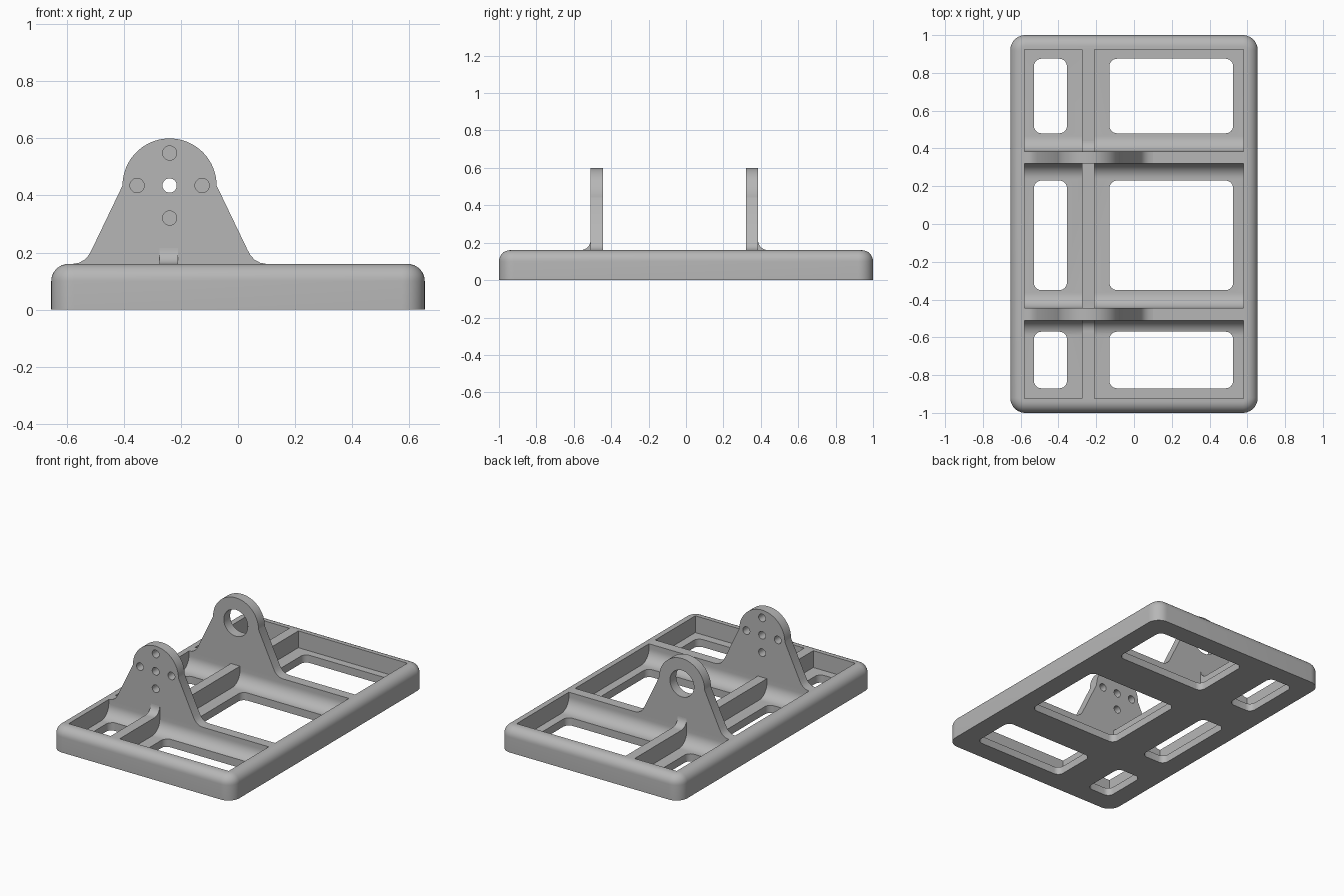
import bpy, bmesh
from math import sin, cos, pi, radians
from mathutils import Vector

cube = bpy.data.objects.get("Cube")
if cube:
    bpy.data.objects.remove(cube, do_unlink=True)

gray = bpy.data.materials.new("matte gray")
gray.use_nodes = True
gray.diffuse_color = (0.47, 0.47, 0.47, 1)
gray.node_tree.nodes["Principled BSDF"].inputs["Base Color"].default_value = (0.47, 0.47, 0.47, 1)

TOP, FLOOR = 0.16, 0.05
RIB_X = (-0.275, -0.21)
PIVOT_X, PIVOT_Z = -0.24, 0.435


def finish(name, bm):
    bmesh.ops.recalc_face_normals(bm, faces=bm.faces[:])
    mesh = bpy.data.meshes.new(name)
    bm.to_mesh(mesh)
    bm.free()
    mesh.materials.append(gray)
    obj = bpy.data.objects.new(name, mesh)
    bpy.context.collection.objects.link(obj)
    return obj


def prism(name, points, axis, lo, hi):
    """Extrude a 2D outline along x, y or z."""
    place = {"x": lambda p: (lo, p[0], p[1]),
             "y": lambda p: (p[0], lo, p[1]),
             "z": lambda p: (p[0], p[1], lo)}[axis]
    bm = bmesh.new()
    face = bm.faces.new([bm.verts.new(place(p)) for p in points])
    new = bmesh.ops.extrude_face_region(bm, geom=[face])["geom"]
    shift = Vector([hi - lo if a == axis else 0 for a in "xyz"])
    bmesh.ops.translate(bm, verts=[v for v in new if isinstance(v, bmesh.types.BMVert)], vec=shift)
    return finish(name, bm)


def arc(cx, cy, r, start, end, steps=10):
    angles = [radians(start + (end - start) * i / steps) for i in range(steps + 1)]
    return [(cx + r * cos(a), cy + r * sin(a)) for a in angles]


def rounded_rect(x0, x1, y0, y1, r):
    return (arc(x1 - r, y1 - r, r, 0, 90, 6) + arc(x0 + r, y1 - r, r, 90, 180, 6)
            + arc(x0 + r, y0 + r, r, 180, 270, 6) + arc(x1 - r, y0 + r, r, 270, 360, 6))


def cut(obj, cutters):
    for cutter in cutters:
        cutter.hide_render = True
        mod = obj.modifiers.new("cut", "BOOLEAN")
        mod.operation, mod.solver, mod.object = "DIFFERENCE", "EXACT", cutter
    graph = bpy.context.evaluated_depsgraph_get()
    mesh = bpy.data.meshes.new_from_object(obj.evaluated_get(graph))
    obj.modifiers.clear()
    obj.data = mesh
    for cutter in cutters:
        bpy.data.objects.remove(cutter, do_unlink=True)


def smooth(obj):
    bpy.ops.object.select_all(action="DESELECT")
    obj.select_set(True)
    bpy.context.view_layer.objects.active = obj
    bpy.ops.object.shade_smooth_by_angle(angle=radians(25))


# Base tray: block with rounded corners and a rounded top rim
bm = bmesh.new()
bmesh.ops.create_cube(bm, size=1)
for v in bm.verts:
    v.co = (v.co.x * 1.31, v.co.y * 2, (v.co.z + 0.5) * TOP)
upright = [e for e in bm.edges if abs(e.verts[0].co.z - e.verts[1].co.z) > 0.1]
bmesh.ops.bevel(bm, geom=upright, offset=0.08, segments=10, profile=0.5, affect="EDGES")
rim = [e for e in bm.edges if min(v.co.z for v in e.verts) > TOP - 0.001]
bmesh.ops.bevel(bm, geom=rim, offset=0.06, segments=8, profile=0.5, affect="EDGES")
tray = finish("base_tray", bm)


# Pockets with coved feet beside the cross ribs
def pocket_outline(y0, y1, cove_low, cove_high, r=0.08):
    low = arc(y0 + r, FLOOR + r, r, 180, 270) if cove_low else [(y0, FLOOR)]
    high = arc(y1 - r, FLOOR + r, r, 270, 360) if cove_high else [(y1, FLOOR)]
    return [(y0, 0.3)] + low + high + [(y1, 0.3)]


bays = [(-0.925, -0.51, False, True, -0.87, -0.57),
        (-0.445, 0.32, True, True, -0.35, 0.23),
        (0.385, 0.925, True, False, 0.48, 0.875)]
columns = [(-0.58, RIB_X[0], -0.53, -0.355), (RIB_X[1], 0.58, -0.13, 0.525)]
cutters = []
for y0, y1, low, high, hy0, hy1 in bays:
    for x0, x1, hx0, hx1 in columns:
        cutters.append(prism("pocket_cutter", pocket_outline(y0, y1, low, high), "x", x0, x1))
        cutters.append(prism("window_cutter", rounded_rect(hx0, hx1, hy0, hy1, 0.04), "z", -0.1, 0.2))
cut(tray, cutters)
smooth(tray)


# Upright brackets: round head, sloping sides, flared feet
half = ([(0.34, TOP), (0.318, 0.164), (0.298, 0.175), (0.284, 0.19), (0.273, 0.21)])
head = arc(0, PIVOT_Z, 0.165, 0, 180, 40)
outline = half + head + [(-x, z) for x, z in reversed(half)]
outline = [(PIVOT_X + x, z) for x, z in outline]


def bracket(name, y0, y1, holes):
    plate = prism(name, outline, "y", y0, y1)
    cut(plate, [prism("hole_cutter", arc(PIVOT_X + dx, PIVOT_Z + dz, r, 0, 348.75, 31),
                      "y", y0 - 0.1, y1 + 0.1) for dx, dz, r in holes])
    smooth(plate)


d = 0.114
bracket("front_bracket", -0.51, -0.445,
        [(dx, dz, 0.025) for dx, dz in ((0, 0), (d, 0), (-d, 0), (0, d), (0, -d))])
bracket("back_bracket", 0.32, 0.385, [(0, 0, 0.087)])

# Coved gussets joining the outer ribs to the brackets
for name, y, s in (("front_gusset", -0.51, -1), ("back_gusset", 0.385, 1)):
    r = 0.055
    cove = [(y + s * (r + a), TOP + r + b) for a, b in arc(0, 0, r, 180, 270)]
    smooth(prism(name, [(y, TOP)] + cove, "x", *RIB_X))
